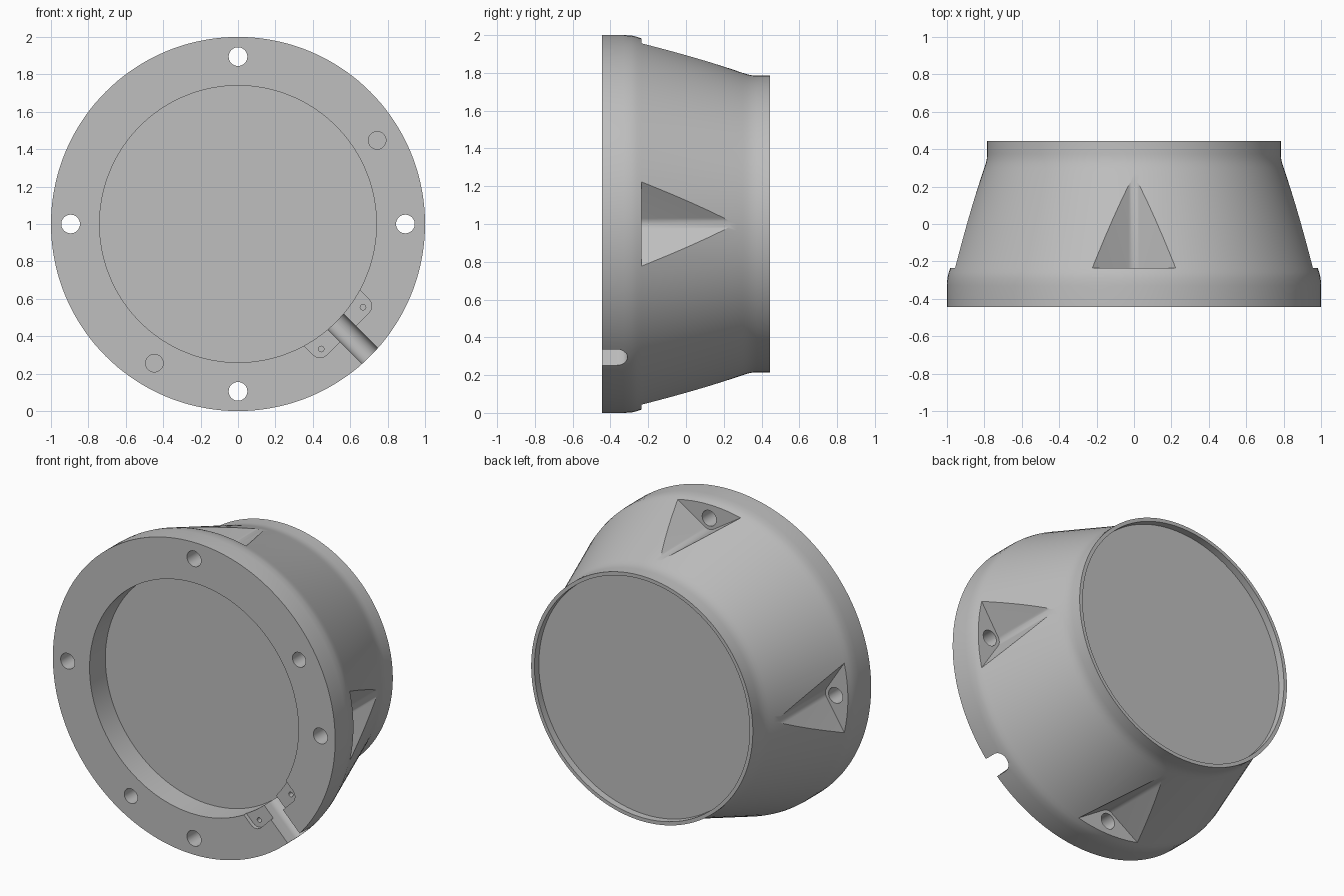
import bpy, bmesh
from math import sin, cos, pi, radians
from mathutils import Vector

cube = bpy.data.objects.get("Cube")
if cube:
    bpy.data.objects.remove(cube)

FRONT, BACK, SHELF = -0.445, 0.445, -0.235

metal = bpy.data.materials.new("plain grey")
metal.use_nodes = True
grey = (0.52, 0.52, 0.52, 1)
metal.diffuse_color = grey
metal.node_tree.nodes["Principled BSDF"].inputs["Base Color"].default_value = grey


def place(angle, u, v, y):
    """Point at radial distance u and sideways offset v, about the y axis."""
    return Vector((u * cos(angle) - v * sin(angle), y,
                   1 + u * sin(angle) + v * cos(angle)))


def loft(name, rings):
    """Closed solid through matching rings of points."""
    bm = bmesh.new()
    loops = [[bm.verts.new(p) for p in ring] for ring in rings]
    n = len(loops[0])
    for a, b in zip(loops, loops[1:]):
        for i in range(n):
            j = (i + 1) % n
            bm.faces.new((a[i], a[j], b[j], b[i]))
    bm.faces.new(loops[0])
    bm.faces.new(loops[-1])
    bmesh.ops.recalc_face_normals(bm, faces=bm.faces)
    mesh = bpy.data.meshes.new(name)
    bm.to_mesh(mesh)
    bm.free()
    mesh.materials.append(metal)
    ob = bpy.data.objects.new(name, mesh)
    bpy.context.collection.objects.link(ob)
    return ob


def arc(cu, cv, r, start, end, steps):
    return [(cu + r * cos(radians(start + (end - start) * i / steps)),
             cv + r * sin(radians(start + (end - start) * i / steps)))
            for i in range(steps + 1)]


# Turned housing: front recess, flared wall, rear rim and rear recess
profile = [(0.74, -0.285), (0.74, FRONT), (1, FRONT), (1, -0.33), (0.998, -0.29),
           (0.991, -0.26), (0.982, SHELF), (0.81, 0.27), (0.80, 0.30),
           (0.792, 0.325), (0.787, 0.35), (0.785, 0.375), (0.785, BACK),
           (0.762, BACK), (0.762, 0.40)]
SEGMENTS = 144
housing = loft("housing", [[place(2 * pi * i / SEGMENTS, r, 0, y)
                            for i in range(SEGMENTS)] for r, y in profile])
bpy.context.view_layer.objects.active = housing
housing.select_set(True)


def cut(rings):
    cutter = loft("cutter", rings)
    cutter.hide_render = True
    mod = housing.modifiers.new("cut", 'BOOLEAN')
    mod.operation = 'DIFFERENCE'
    mod.solver = 'EXACT'
    mod.object = cutter
    bpy.ops.object.modifier_apply(modifier=mod.name)
    bpy.data.objects.remove(cutter)


def cut_along_y(angle, outline, y0, y1):
    cut([[place(angle, u, v, y) for u, v in outline] for y in (y0, y1)])


def drill(angle, u, v, radius, y_end, sides=32):
    cut_along_y(angle, arc(u, v, radius, 0, 360, sides)[:-1], -0.6, y_end)


# Four V-shaped screw pockets with rounded valleys, each with a through hole
valley = arc(0.878, 0, 0.055, 213, 147, 8)
pocket = [(1.071, -0.4)] + valley + [(1.071, 0.4)]
for k in range(4):
    cut_along_y(k * pi / 2, pocket, SHELF, 0.7)
    drill(k * pi / 2, 0.895, 0, 0.05, -0.1)

# Two blind holes, mirrored about the cable channel
CHANNEL = radians(-45)
for side in (-1, 1):
    drill(CHANNEL + side * radians(76), 0.868, 0, 0.047, -0.2)

# Shallow clamp seat with rounded corners
seat = ([(0.6, -0.21)] + arc(0.78, -0.16, 0.05, -90, 0, 6)
        + arc(0.78, 0.16, 0.05, 0, 90, 6) + [(0.6, 0.21)])
cut_along_y(CHANNEL, seat, -0.6, -0.42)
for side in (-1, 1):
    drill(CHANNEL, 0.787, side * 0.158, 0.015, -0.34, 16)

# Round-bottomed cable channel through the rim
groove = [(-0.06, -0.6)] + arc(0, -0.37, 0.06, 180, 0, 20) + [(0.06, -0.6)]
cut([[place(CHANNEL, u, v, y) for v, y in groove] for u in (0.736, 1.2)])

bpy.ops.object.shade_smooth_by_angle(angle=radians(25))
